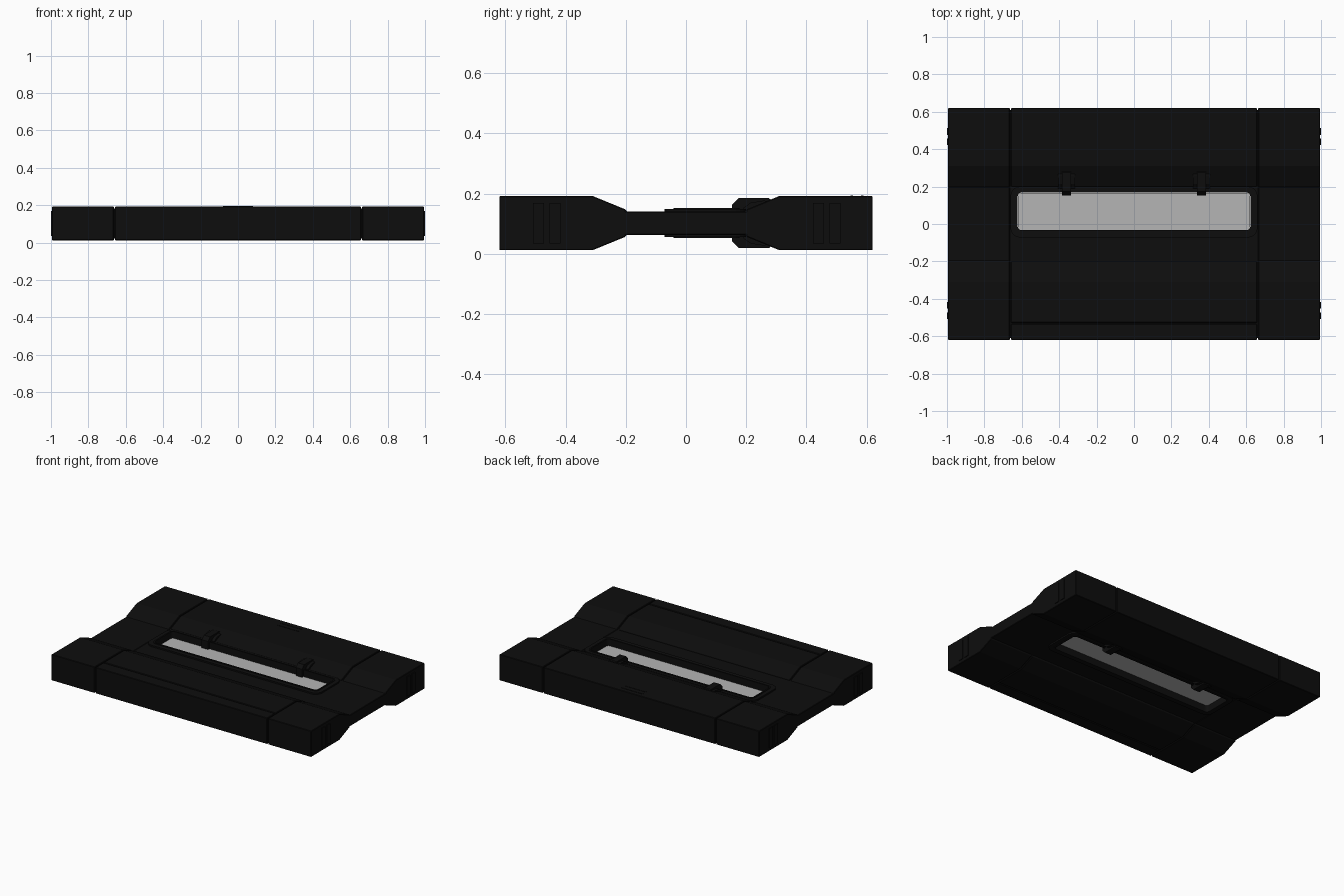
import bpy, bmesh, math

if "Cube" in bpy.data.objects:
    bpy.data.objects.remove(bpy.data.objects["Cube"])

def material(name, rgb):
    m = bpy.data.materials.new(name)
    m.diffuse_color = (*rgb, 1)
    m.use_nodes = True
    m.node_tree.nodes["Principled BSDF"].inputs["Base Color"].default_value = m.diffuse_color
    return m

BLACK = material("matte black", (0.004, 0.004, 0.004))
GREY = material("light grey", (0.46, 0.46, 0.46))
ZM = 0.1025  # mid height; the housing is mirrored about it

def finish(name, bm, mat, bevel=0.0):
    bmesh.ops.recalc_face_normals(bm, faces=bm.faces[:])
    me = bpy.data.meshes.new(name)
    bm.to_mesh(me)
    bm.free()
    me.materials.append(mat)
    ob = bpy.data.objects.new(name, me)
    bpy.context.collection.objects.link(ob)
    if bevel:
        b = ob.modifiers.new("edge", 'BEVEL')
        b.width, b.segments, b.limit_method = bevel, 1, 'ANGLE'
        b.angle_limit = math.radians(50)
    return ob

def extrude_x(name, half, x0, x1, bevel=0.0):
    """half: (y, half height) points, mirrored about the mid height."""
    pts = [(y, ZM + h) for y, h in half] + [(y, ZM - h) for y, h in reversed(half)]
    bm = bmesh.new()
    face = bm.faces.new([bm.verts.new((x0, y, z)) for y, z in pts])
    new = bmesh.ops.extrude_face_region(bm, geom=[face])["geom"]
    bmesh.ops.translate(bm, vec=(x1 - x0, 0, 0),
                        verts=[v for v in new if isinstance(v, bmesh.types.BMVert)])
    return finish(name, bm, BLACK, bevel)

def box(name, x0, x1, y0, y1, z0, z1, mat=BLACK):
    bm = bmesh.new()
    for v in bmesh.ops.create_cube(bm, size=1)["verts"]:
        v.co = ((x0 + x1) / 2 + v.co.x * (x1 - x0),
                (y0 + y1) / 2 + v.co.y * (y1 - y0),
                (z0 + z1) / 2 + v.co.z * (z1 - z0))
    return finish(name, bm, mat)

def rounded(x, y0, y1, r, n=5):
    pts = []
    for k, (cx, cy) in enumerate([(x - r, y1 - r), (r - x, y1 - r),
                                  (r - x, y0 + r), (x - r, y0 + r)]):
        for i in range(n + 1):
            a = (k + i / n) * math.pi / 2
            pts.append((cx + r * math.cos(a), cy + r * math.sin(a)))
    return pts

def ring(name, outer, inner, h):
    bm = bmesh.new()
    rows = [[bm.verts.new((x, y, z)) for x, y in loop]
            for loop, z in ((outer, ZM - h), (outer, ZM + h), (inner, ZM + h), (inner, ZM - h))]
    n = len(outer)
    for k in range(4):
        a, b = rows[k], rows[(k + 1) % 4]
        for i in range(n):
            j = (i + 1) % n
            bm.faces.new((a[i], a[j], b[j], b[i]))
    return finish(name, bm, BLACK)

# Side sections, one full profile at each end
side = [(-0.62, 0.09), (-0.31, 0.09), (-0.2, 0.045), (-0.199, 0.039),
        (0.199, 0.039), (0.2, 0.045), (0.31, 0.09), (0.62, 0.09)]
for s, label in ((-1, "left"), (1, "right")):
    extrude_x(label + "_side_section", side, s * 0.664, s * 0.994, 0.004)
    # Small ribs on the outer ends
    for y in (-0.49, -0.435, 0.44, 0.495):
        box(label + "_end_rib", *sorted((s * 0.99, s * 0.999)), y - 0.018, y + 0.018, 0.035, 0.17)

# Centre panels with narrow seams, over recessed cores
extrude_x("front_panel", [(-0.528, 0.09), (-0.31, 0.09), (-0.2, 0.045)], -0.657, 0.657, 0.003)
extrude_x("front_rail", [(-0.62, 0.09), (-0.534, 0.09)], -0.657, 0.657, 0.003)
extrude_x("back_panel", [(0.2, 0.045), (0.31, 0.09), (0.62, 0.09)], -0.657, 0.657, 0.003)
extrude_x("front_core", [(-0.61, 0.08), (-0.31, 0.08), (-0.2, 0.036)], -0.67, 0.67)
extrude_x("back_core", [(0.2, 0.036), (0.31, 0.08), (0.61, 0.08)], -0.67, 0.67)

# Web and raised frame around the window
hole = rounded(0.622, -0.032, 0.168, 0.02)
ring("centre_web", rounded(0.668, -0.205, 0.205, 0.003), hole, 0.036)
ring("window_frame", rounded(0.66, -0.072, 0.2, 0.05), hole, 0.046)
ring("window_lip", rounded(0.632, -0.042, 0.178, 0.028), hole, 0.05)
box("window_pane", -0.621, 0.621, -0.031, 0.167, ZM - 0.004, ZM + 0.004, GREY)

# Clips gripping the window's back edge
clip = [(0.152, 0.06), (0.175, 0.083), (0.275, 0.083), (0.285, 0.075)]
for x in (-0.36, 0.36):
    extrude_x("clip", clip, x - 0.024, x + 0.024)
    extrude_x("clip_wing", [(0.19, 0.05), (0.215, 0.068), (0.26, 0.075), (0.275, 0.07)],
              x - 0.045, x + 0.045)

# Fine vent strips on the back panel
for y in (0.55, 0.585):
    box("vent_strip", -0.08, 0.08, y - 0.004, y + 0.004, 0.19, 0.1945)
